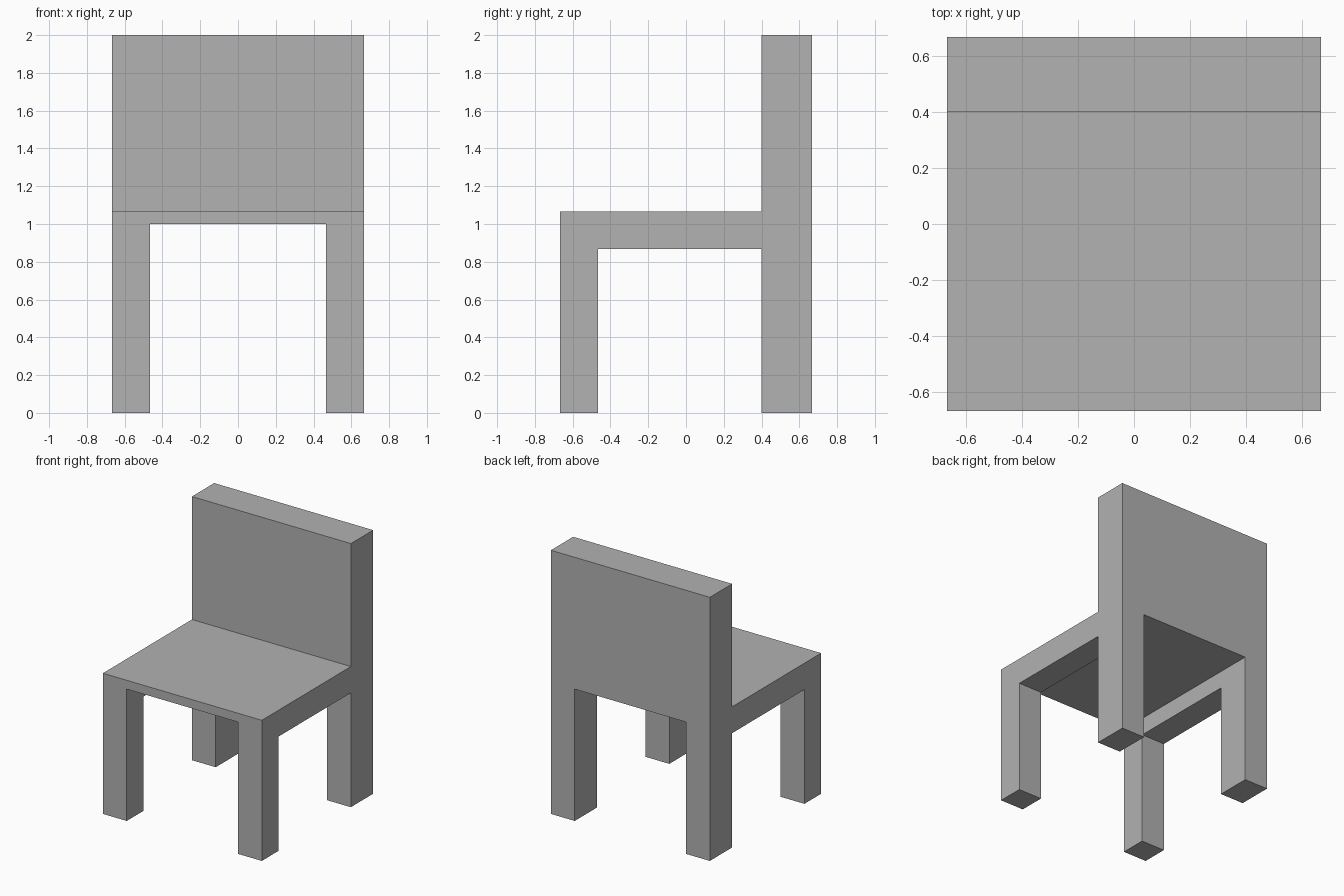
import bpy
import bmesh

cube = bpy.data.objects.get("Cube")
if cube:
    bpy.data.objects.remove(cube, do_unlink=True)

HALF = 0.667        # half width and half depth
LEG = 0.2           # leg width and rail height
BACK_Y = 0.4        # front plane of the backrest
SEAT_TOP, SEAT_UNDER = 1.067, 1.0
RAIL_UNDER = SEAT_TOP - LEG
INNER = HALF - LEG

grey = bpy.data.materials.new("plain grey")
grey.use_nodes = True
colour = (0.445, 0.445, 0.445, 1)
grey.diffuse_color = colour
grey.node_tree.nodes["Principled BSDF"].inputs["Base Color"].default_value = colour


def extrude_profile(name, profile, half_width):
    """Extrude a (y, z) outline symmetrically along x."""
    bm = bmesh.new()
    face = bm.faces.new([bm.verts.new((-half_width, y, z)) for y, z in profile])
    result = bmesh.ops.extrude_face_region(bm, geom=[face])
    moved = [v for v in result["geom"] if isinstance(v, bmesh.types.BMVert)]
    bmesh.ops.translate(bm, verts=moved, vec=(2 * half_width, 0, 0))
    bmesh.ops.recalc_face_normals(bm, faces=bm.faces)
    mesh = bpy.data.meshes.new(name)
    bm.to_mesh(mesh)
    bm.free()
    mesh.materials.append(grey)
    obj = bpy.data.objects.new(name, mesh)
    bpy.context.collection.objects.link(obj)
    return obj


# Chair body: side outline of legs, rail, seat and backrest
chair = extrude_profile("chair", [
    (-HALF, 0), (-INNER, 0), (-INNER, RAIL_UNDER), (BACK_Y, RAIL_UNDER),
    (BACK_Y, 0), (HALF, 0), (HALF, 2), (BACK_Y, 2),
    (BACK_Y, SEAT_TOP), (-HALF, SEAT_TOP)], HALF)

# Opening between the left and right legs
cutter = extrude_profile("leg_opening_cutter", [
    (-1, -1), (1, -1), (1, SEAT_UNDER), (-1, SEAT_UNDER)], INNER)
cutter.hide_render = True

opening = chair.modifiers.new("leg opening", 'BOOLEAN')
opening.operation = 'DIFFERENCE'
opening.solver = 'EXACT'
opening.object = cutter
bpy.context.view_layer.objects.active = chair
bpy.ops.object.modifier_apply(modifier=opening.name)
bpy.data.objects.remove(cutter, do_unlink=True)
